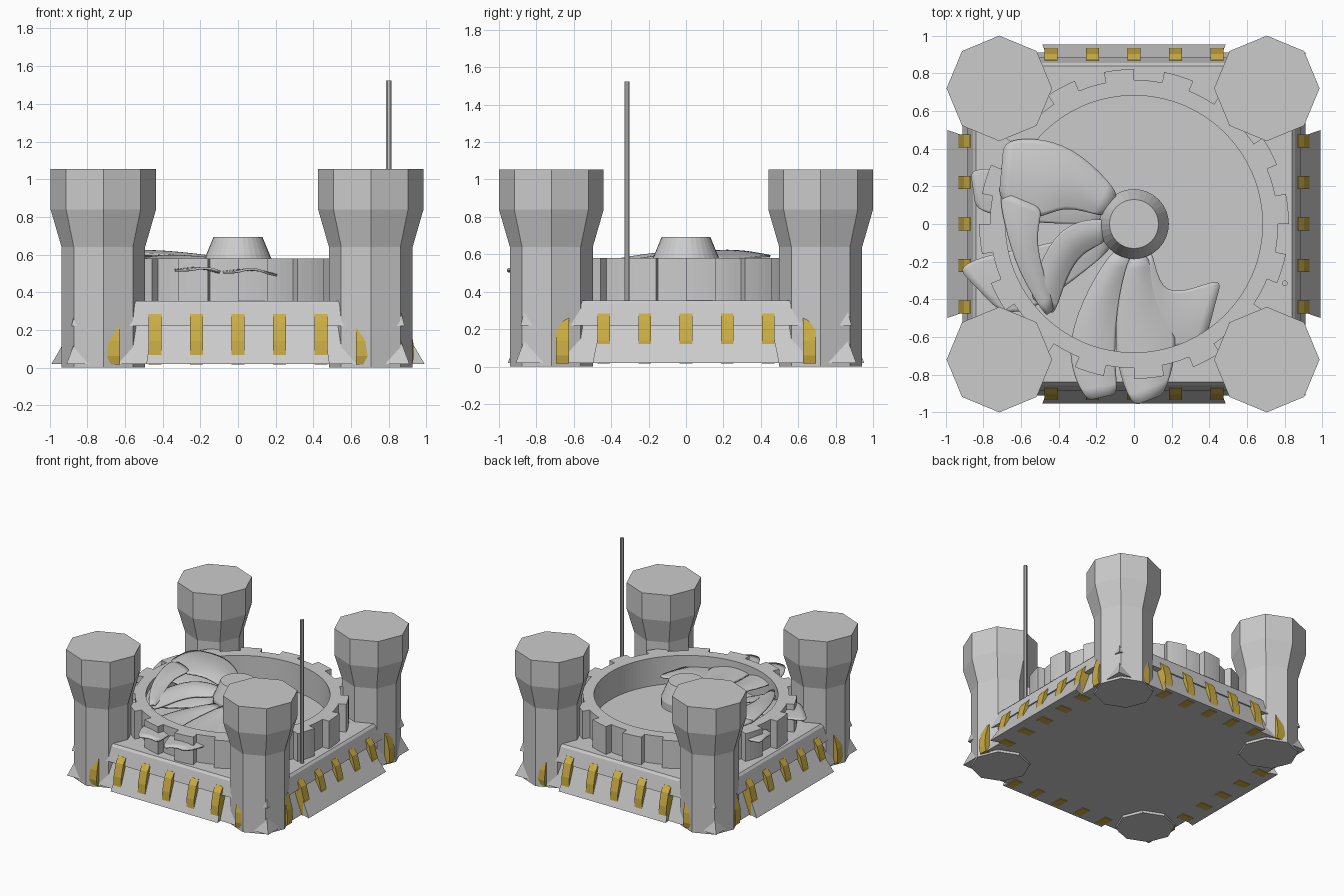
import bpy, bmesh, math
from mathutils import Vector, Matrix

if "Cube" in bpy.data.objects:
    bpy.data.objects.remove(bpy.data.objects["Cube"])

yellow = bpy.data.materials.new("hazard_yellow")
yellow.diffuse_color = (0.6, 0.42, 0.06, 1)
yellow.use_nodes = True
yellow.node_tree.nodes["Principled BSDF"].inputs["Base Color"].default_value = yellow.diffuse_color


def make(name, verts, faces, mat=None):
    me = bpy.data.meshes.new(name)
    me.from_pydata([tuple(v) for v in verts], [], faces)
    bm = bmesh.new()
    bm.from_mesh(me)
    bmesh.ops.recalc_face_normals(bm, faces=bm.faces)
    bm.to_mesh(me)
    bm.free()
    ob = bpy.data.objects.new(name, me)
    bpy.context.collection.objects.link(ob)
    if mat:
        me.materials.append(mat)
    return ob


def turned(name, profile, n, rot=0.0, loc=(0, 0)):
    """Closed n-sided solid lofted through (radius, z) pairs."""
    verts = [(loc[0] + r * math.cos(rot + i * math.tau / n),
              loc[1] + r * math.sin(rot + i * math.tau / n), z)
             for r, z in profile for i in range(n)]
    faces = [(k * n + i, k * n + (i + 1) % n, (k + 1) * n + (i + 1) % n, (k + 1) * n + i)
             for k in range(len(profile) - 1) for i in range(n)]
    top = (len(profile) - 1) * n
    faces += [tuple(range(n)), tuple(range(top, top + n))]
    return make(name, verts, faces)


def side_prism(name, section, along, half, angle, mat=None, flare=0.0):
    """Section of (outward, z) pairs, extruded along one wall, turned to that wall."""
    n = len(section)
    turn = Matrix.Rotation(angle, 3, 'Z')
    verts = [turn @ Vector((along + s * (half + flare * (o - 0.85)), -o, z))
             for s in (-1, 1) for o, z in section]
    faces = [(i, (i + 1) % n, n + (i + 1) % n, n + i) for i in range(n)]
    faces += [tuple(range(n)), tuple(range(n, 2 * n))]
    return make(name, verts, faces, mat)


# Base block with overhanging upper band and bevelled deck edge
q = math.sqrt(2)
turned("base", [(0.91 * q, 0.02), (0.835 * q, 0.22), (0.885 * q, 0.22),
                (0.855 * q, 0.335), (0.84 * q, 0.353)], 4, math.pi / 4)

# Corner towers
for sx in (-0.715, 0.705):
    for sy in (-0.72, 0.72):
        turned("corner_tower", [(0.222, 0), (0.222, 0.64), (0.28, 0.84), (0.28, 1.053)],
               8, 0, (sx, sy))

# Sloped skirts and yellow ribs on each wall
for k in range(4):
    ang = k * math.pi / 2
    out = 0.99 if k % 2 else 0.953
    side_prism("skirt", [(0.8, 0.02), (out, 0.02), (0.873, 0.22), (0.8, 0.22)],
               0, 0.45, ang, flare=0.35)
    for i in range(-3, 4):
        side_prism("wall_rib", [(0.82, 0.015), (0.925, 0.015), (0.935, 0.06), (0.93, 0.14),
                                (0.903, 0.24), (0.87, 0.283), (0.82, 0.283)],
                   i * 0.22, 0.034, ang, yellow)

# Toothed ring housing: open in the middle, 16 teeth
TEETH, PER = 16, 8
n = TEETH * PER
verts, faces = [], []
count = 0
for t in range(TEETH):
    for j in range(PER + 2):
        # the two doubled steps give vertical tooth flanks
        half = PER // 2
        tooth = j <= half
        step = j if tooth else j - 1
        a = math.radians(90) + (t * PER + min(step, PER)) * math.tau / n
        ro = 0.822 if tooth else 0.765
        c, s = math.cos(a), math.sin(a)
        verts += [(ro * c, ro * s, 0.34), (ro * c, ro * s, 0.58),
                  (0.682 * c, 0.682 * s, 0.58), (0.682 * c, 0.682 * s, 0.34)]
        count += 1
for i in range(count):
    j = (i + 1) % count
    for e in range(4):
        f = (e + 1) % 4
        faces.append((i * 4 + e, j * 4 + e, j * 4 + f, i * 4 + f))
ring = make("toothed_ring", verts, faces)
bm = bmesh.new()
bm.from_mesh(ring.data)
bmesh.ops.remove_doubles(bm, verts=bm.verts, dist=1e-5)
bmesh.ops.dissolve_degenerate(bm, dist=1e-5, edges=bm.edges)
bmesh.ops.recalc_face_normals(bm, faces=bm.faces)
bm.to_mesh(ring.data)
bm.free()

# Fan hub
turned("fan_hub", [(0.15, 0.48), (0.185, 0.5), (0.185, 0.56), (0.13, 0.693)], 32)


def blade(name, lead, trail, crown=0.03):
    """Bent sheet lofted between two edges, arched across its width."""
    cols = 5
    verts = []
    for a, b in zip(lead, trail):
        for c in range(cols):
            t = c / (cols - 1)
            p = Vector(a).lerp(Vector(b), t)
            p.z += crown * math.sin(math.pi * t)
            verts.append(p)
    faces = [(r * cols + c, r * cols + c + 1, (r + 1) * cols + c + 1, (r + 1) * cols + c)
             for r in range(len(lead) - 1) for c in range(cols - 1)]
    ob = make(name, verts, faces)
    sub = ob.modifiers.new("round", 'SUBSURF')
    sub.levels = sub.render_levels = 2
    sol = ob.modifiers.new("thickness", 'SOLIDIFY')
    sol.thickness = 0.012
    for p in ob.data.polygons:
        p.use_smooth = True


# Bent fan blades, upper layer
blade("upper_blade",
      [(-.08, .17, .57), (-.28, .38, .59), (-.48, .46, .60), (-.69, .45, .59)],
      [(-.16, .03, .57), (-.38, .11, .60), (-.52, .0, .61), (-.72, .12, .60)], 0.025)
blade("outer_blade",
      [(-.72, .18, .60), (-.69, .0, .61), (-.62, -.25, .59), (-.47, -.49, .55)],
      [(-.48, .08, .61), (-.52, -.05, .61), (-.50, -.2, .59), (-.42, -.45, .54)], 0.015)
blade("curled_blade",
      [(-.15, .03, .58), (-.32, .02, .60), (-.46, -.1, .60), (-.56, -.38, .55)],
      [(-.15, -.1, .55), (-.28, -.15, .55), (-.36, -.28, .54), (-.42, -.49, .52)], 0.02)

# Broken blades, lower layer, with tips breaking through the ring
blade("left_broken_blade",
      [(-.15, .1, .52), (-.5, .24, .53), (-.72, .30, .53), (-.87, .29, .53)],
      [(-.15, -.0, .50), (-.5, .0, .51), (-.72, .04, .52), (-.84, .08, .52)], 0.01)
blade("lower_left_broken_blade",
      [(-.15, -.02, .52), (-.5, -.12, .53), (-.78, -.16, .53), (-.94, -.23, .53)],
      [(-.12, -.14, .50), (-.4, -.36, .50), (-.58, -.48, .52), (-.72, -.46, .52)], 0.01)
blade("front_left_broken_blade",
      [(-.12, -.14, .53), (-.28, -.4, .53), (-.37, -.7, .52), (-.26, -.94, .52)],
      [(.0, -.18, .52), (-.08, -.4, .50), (-.11, -.7, .51), (-.08, -.9, .51)], 0.02)
blade("front_broken_blade",
      [(-.03, -.17, .54), (-.1, -.45, .52), (-.1, -.75, .51), (-.01, -.97, .51)],
      [(.08, -.17, .53), (.14, -.4, .50), (.25, -.6, .49), (.17, -.9, .50)], 0.025)
blade("right_broken_blade",
      [(.1, -.15, .53), (.14, -.36, .51), (.28, -.36, .49), (.47, -.28, .49)],
      [(.03, -.18, .52), (.06, -.55, .50), (.15, -.68, .49), (.38, -.62, .48)], 0.01)

# Antenna mast
turned("antenna_mast", [(0.015, 0.34), (0.015, 1.525)], 8, math.pi / 8, (0.8, -0.315))
